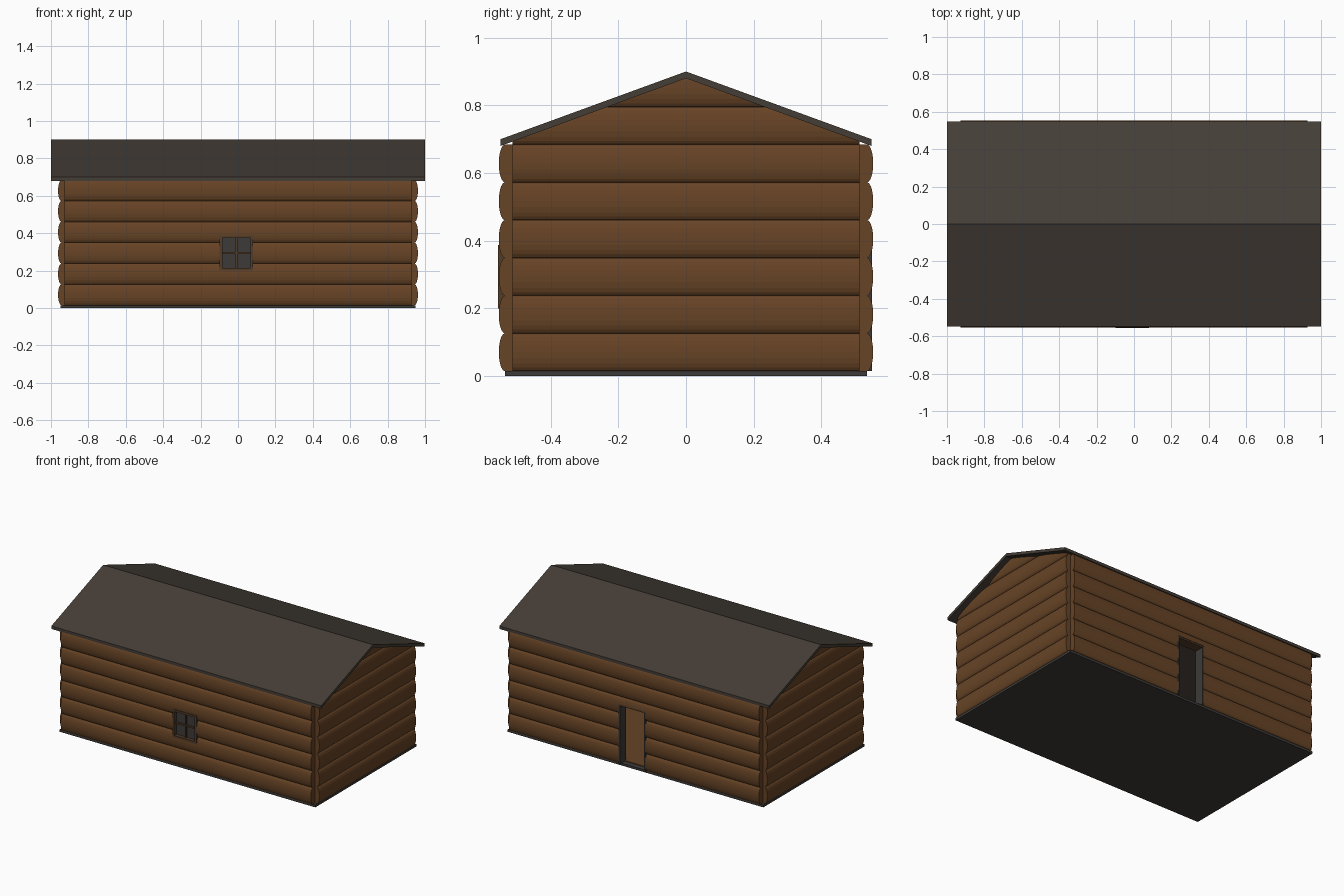
import bpy, bmesh, math
from mathutils import Vector

if "Cube" in bpy.data.objects:
    bpy.data.objects.remove(bpy.data.objects["Cube"])

BASE, PITCH = 0.015, 0.1115      # slab height, log course height


def material(name, rgb):
    m = bpy.data.materials.new(name)
    m.diffuse_color = (*rgb, 1)
    m.use_nodes = True
    m.node_tree.nodes["Principled BSDF"].inputs["Base Color"].default_value = m.diffuse_color
    return m


WOOD = material("log brown", (0.135, 0.057, 0.019))
FRAME = material("frame brown", (0.085, 0.045, 0.022))
ROOF = material("roof grey brown", (0.060, 0.048, 0.038))
DARK = material("dark grey", (0.048, 0.044, 0.040))


def finish(bm, name, mat):
    bmesh.ops.recalc_face_normals(bm, faces=bm.faces)
    me = bpy.data.meshes.new(name)
    bm.to_mesh(me)
    bm.free()
    me.materials.append(mat)
    ob = bpy.data.objects.new(name, me)
    bpy.context.collection.objects.link(ob)
    return ob


def box(name, x0, x1, y0, y1, z0, z1, mat):
    bm = bmesh.new()
    bmesh.ops.create_cube(bm, size=1)
    for v in bm.verts:
        v.co = Vector((x0 if v.co.x < 0 else x1,
                       y0 if v.co.y < 0 else y1,
                       z0 if v.co.z < 0 else z1))
    return finish(bm, name, mat)


def extrude(points, half, place):
    """Extrude a closed profile from -half to +half; place maps (u, z, t) to 3D."""
    bm = bmesh.new()
    f = bm.faces.new([bm.verts.new(place(u, z, -half)) for u, z in points])
    new = bmesh.ops.extrude_face_region(bm, geom=[f])["geom"]
    shift = place(0, 0, half) - place(0, 0, -half)
    bmesh.ops.translate(bm, vec=shift,
                        verts=[g for g in new if isinstance(g, bmesh.types.BMVert)])
    return bm


def log_profile(inner, notch, bulge, courses, seg=10):
    """Stack of half-ellipse logs with a flat inner face."""
    pts = [(inner, BASE)]
    for c in range(courses):
        for i in range(seg + (c == courses - 1)):
            a = math.pi * i / seg
            pts.append((notch + bulge * math.sin(a),
                        BASE + PITCH * (c + 0.5 - 0.5 * math.cos(a))))
    pts.append((inner, BASE + PITCH * courses))
    return pts


def cut(target, name, *bounds):
    c = box(name, *bounds, FRAME)
    c.hide_render = True
    c.hide_viewport = True
    m = target.modifiers.new("opening", 'BOOLEAN')
    m.operation = 'DIFFERENCE'
    m.solver = 'EXACT'
    m.object = c


# Long log walls
walls = {}
for s, name in ((-1, "front_wall"), (1, "back_wall")):
    bm = extrude(log_profile(0.49, 0.535, 0.018, 6), 0.928,
                 lambda u, z, t: Vector((t, s * u, z)))
    walls[name] = finish(bm, name, WOOD)

# Gabled end walls, trimmed under the roof slopes
SLOPE = 0.2 / 0.545
for s, name in ((-1, "left_wall"), (1, "right_wall")):
    bm = extrude(log_profile(0.90, 0.944, 0.018, 8), 0.512,
                 lambda u, z, t: Vector((s * u, t, z)))
    for d in (-1, 1):
        cutres = bmesh.ops.bisect_plane(
            bm, geom=bm.verts[:] + bm.edges[:] + bm.faces[:],
            plane_co=(0, 0, 0.882), plane_no=(0, d * SLOPE, 1), clear_outer=True)
        edges = [e for e in cutres["geom_cut"] if isinstance(e, bmesh.types.BMEdge)]
        bmesh.ops.holes_fill(bm, edges=edges)
    finish(bm, name, WOOD)

# Roof sheet
prof = [(-0.548, 0.70), (0, 0.90), (0.548, 0.70),
        (0.548, 0.68), (0, 0.88), (-0.548, 0.68)]
finish(extrude(prof, 1.0, lambda u, z, t: Vector((t, u, z))), "roof", ROOF)

# Base slab and inner floor
box("base_slab", -0.948, 0.948, -0.535, 0.535, 0, BASE, DARK)
box("floor", -0.91, 0.91, -0.50, 0.50, BASE, 0.02, WOOD)

# Open doorway with dark lining
dx0, dx1, dz = -0.085, 0.115, 0.415
cut(walls["back_wall"], "door_cutter", dx0, dx1, 0.4, 0.7, -0.1, dz)
T = 0.01
box("door_jamb_left", dx0, dx0 + T, 0.485, 0.55, BASE, dz, DARK)
box("door_jamb_right", dx1 - T, dx1, 0.485, 0.55, BASE, dz, DARK)
box("door_lintel", dx0 + T, dx1 - T, 0.485, 0.55, dz - T, dz, FRAME)

# Window with frame, pane and glazing bars
x0, x1, z0, z1 = -0.098, 0.08, 0.20, 0.388
cut(walls["front_wall"], "window_cutter", x0, x1, -0.7, -0.4, z0, z1)
W = 0.014
for n, a, b, c, d in (("left", x0, x0 + W, z0, z1), ("right", x1 - W, x1, z0, z1),
                      ("top", x0 + W, x1 - W, z1 - W, z1),
                      ("bottom", x0 + W, x1 - W, z0, z0 + W)):
    box("window_frame_" + n, a, b, -0.556, -0.49, c, d, FRAME)
box("window_pane", x0 + W, x1 - W, -0.533, -0.525, z0 + W, z1 - W, DARK)
mx, mz = (x0 + x1) / 2, (z0 + z1) / 2
box("window_bar_upright", mx - 0.005, mx + 0.005, -0.543, -0.53, z0 + W, z1 - W, FRAME)
box("window_bar_cross", x0 + W, x1 - W, -0.542, -0.53, mz - 0.005, mz + 0.005, FRAME)
